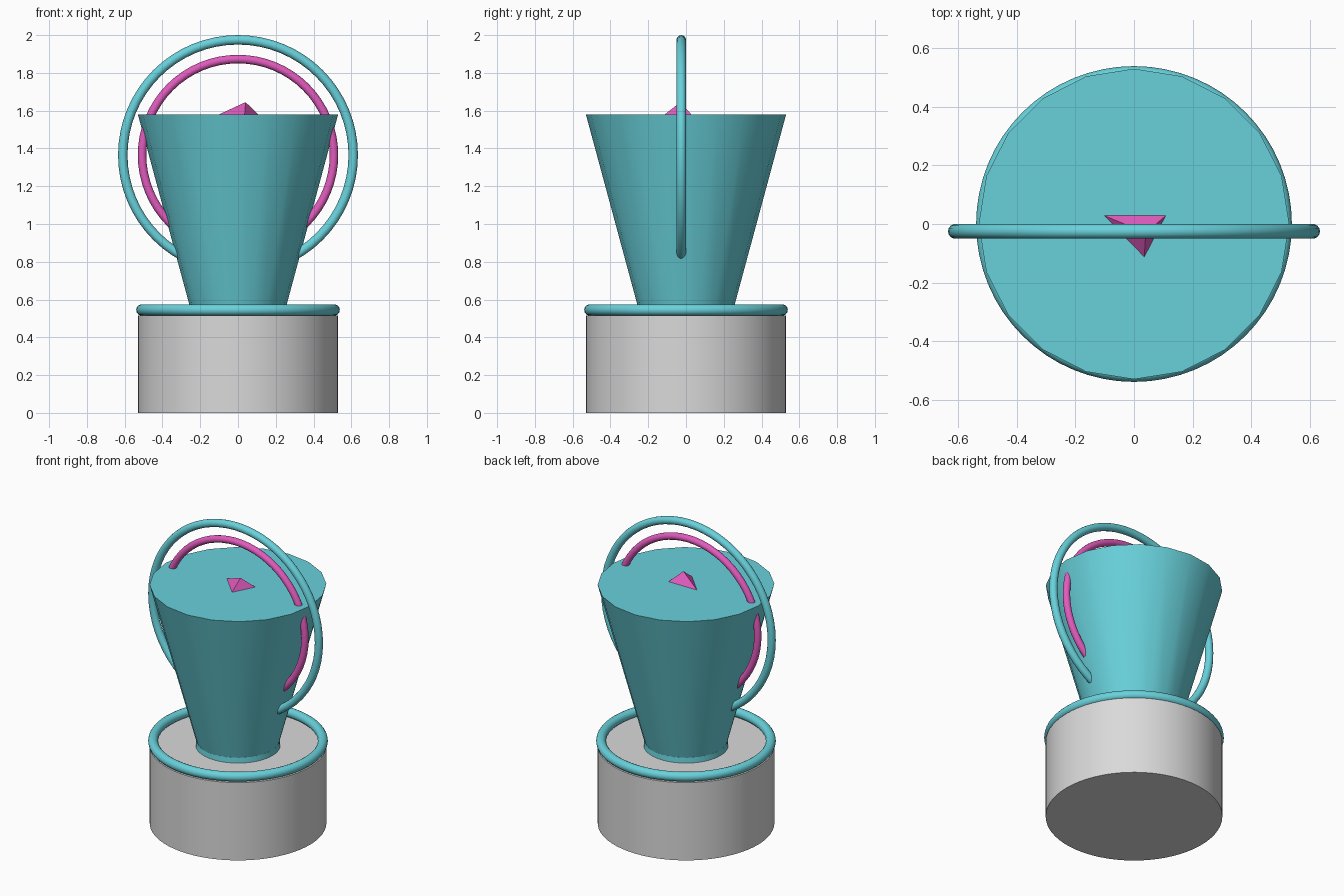
import bpy, bmesh, math

if "Cube" in bpy.data.objects:
    bpy.data.objects.remove(bpy.data.objects["Cube"], do_unlink=True)


def material(name, rgb):
    mat = bpy.data.materials.new(name)
    mat.use_nodes = True
    mat.diffuse_color = (*rgb, 1)
    mat.node_tree.nodes["Principled BSDF"].inputs["Base Color"].default_value = (*rgb, 1)
    return mat


TEAL = material("teal", (0.14, 0.64, 0.71))
PINK = material("pink", (0.75, 0.105, 0.51))
GREY = material("light grey", (0.7, 0.7, 0.7))


def finish(name, mat, smooth=True):
    obj = bpy.context.object
    obj.name = obj.data.name = name
    obj.data.materials.append(mat)
    if smooth:
        bpy.ops.object.shade_smooth_by_angle(angle=math.radians(35))
    return obj


def frustum(name, mat, sides, r_low, r_high, z_low, z_high):
    bpy.ops.mesh.primitive_cone_add(vertices=sides, radius1=r_low, radius2=r_high,
                                    depth=z_high - z_low,
                                    location=(0, 0, (z_low + z_high) / 2))
    return finish(name, mat)


def ring(name, mat, major, minor, location, upright=False):
    bpy.ops.mesh.primitive_torus_add(major_radius=major, minor_radius=minor,
                                     major_segments=64, minor_segments=14,
                                     location=location,
                                     rotation=(math.pi / 2 if upright else 0, 0, 0))
    return finish(name, mat)


# Drum base with its rim
frustum("base_drum", GREY, 64, 0.53, 0.53, 0, 0.515)
ring("base_rim", TEAL, 0.509, 0.03, (0, 0, 0.545))

# Flared body standing on a short collar
frustum("body_collar", TEAL, 40, 0.254, 0.25, 0.51, 0.55)
frustum("body_cone", TEAL, 20, 0.25, 0.53, 0.545, 1.58)

# Two upright hoops passing through the body
ring("outer_hoop", TEAL, 0.61, 0.025, (0, -0.025, 1.365), True)
ring("inner_hoop", PINK, 0.508, 0.0225, (0, -0.025, 1.365), True)

# Small three-sided point on the top
bm = bmesh.new()
base = [bm.verts.new(p) for p in ((-0.105, 0.03, 1.578), (0.035, -0.115, 1.578), (0.11, 0.03, 1.578))]
tip = bm.verts.new((0.04, -0.03, 1.645))
bm.faces.new(base[::-1])
for i in range(3):
    bm.faces.new((base[i], base[(i + 1) % 3], tip))
bmesh.ops.recalc_face_normals(bm, faces=bm.faces)
mesh = bpy.data.meshes.new("top_point")
bm.to_mesh(mesh)
bm.free()
point = bpy.data.objects.new("top_point", mesh)
bpy.context.collection.objects.link(point)
mesh.materials.append(PINK)
